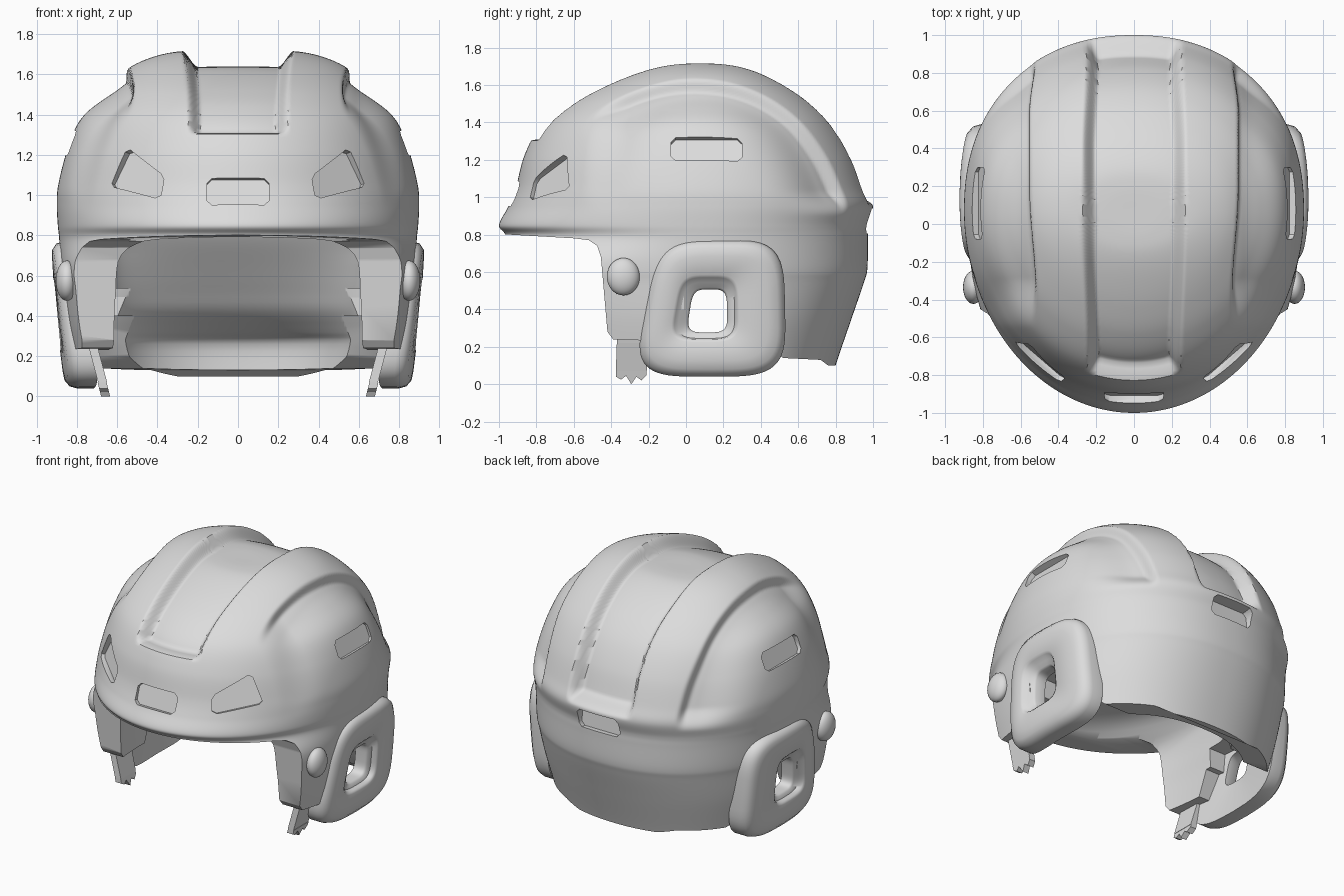
import bpy, bmesh, math
from mathutils import Vector

if "Cube" in bpy.data.objects:
    bpy.data.objects.remove(bpy.data.objects["Cube"])

grey = bpy.data.materials.new("helmet_grey")
grey.diffuse_color = (0.72, 0.72, 0.72, 1)
grey.use_nodes = True
grey.node_tree.nodes["Principled BSDF"].inputs["Base Color"].default_value = grey.diffuse_color
YC = 0.07  # y of the widest point of the shell


def finish(bm, name):
    bmesh.ops.remove_doubles(bm, verts=bm.verts, dist=1e-5)
    bmesh.ops.recalc_face_normals(bm, faces=bm.faces)
    me = bpy.data.meshes.new(name)
    bm.to_mesh(me)
    bm.free()
    me.materials.append(grey)
    ob = bpy.data.objects.new(name, me)
    bpy.context.collection.objects.link(ob)
    return ob


def select(ob):
    bpy.ops.object.select_all(action='DESELECT')
    ob.select_set(True)
    bpy.context.view_layer.objects.active = ob


def smooth(ob, angle=45):
    select(ob)
    bpy.ops.object.shade_smooth_by_angle(angle=math.radians(angle))


def loft(name, rings, closed=False):
    bm = bmesh.new()
    vs = [[bm.verts.new(p) for p in r] for r in rings]
    n = len(rings[0])
    pairs = list(zip(vs, vs[1:])) + ([(vs[-1], vs[0])] if closed else [])
    for a, b in pairs:
        for i in range(n):
            j = (i + 1) % n
            bm.faces.new((a[i], a[j], b[j], b[i]))
    return finish(bm, name)


def prism(bm, low, high):
    a = [bm.verts.new(p) for p in low]
    b = [bm.verts.new(p) for p in high]
    bm.faces.new(a)
    bm.faces.new(b[::-1])
    for i in range(len(a)):
        j = (i + 1) % len(a)
        bm.faces.new((a[i], b[i], b[j], a[j]))


def step(a, b, v):
    t = max(0, min(1, (v - a) / (b - a)))
    return t * t * (3 - 2 * t)


def spow(v, e):
    return math.copysign(abs(v) ** e, v)


# Shell sections: height, front y, back y, half width
ROWS = [(1.722, .07, .07, 0), (1.72, -.08, .22, .19), (1.705, -.19, .33, .35),
        (1.66, -.33, .45, .49), (1.59, -.49, .575, .60), (1.5, -.645, .695, .70),
        (1.38, -.78, .805, .79), (1.22, -.865, .90, .85), (1.05, -.91, .965, .893),
        (.95, -.95, 1.0, .90), (.85, -1.0, .975, .895), (.78, -.97, .972, .888),
        (.62, -1.1, .97, .88), (.54, -1.1, .95, .87), (.35, -1.05, .885, .85),
        (.1, -1.0, .80, .80), (-.02, -.98, .77, .78)]
# Lining sections: padded walls rising into a shallow ceiling
LINING = [(.88, .07, .07, 0), (.875, -.3, .1, .3), (.85, -.65, .14, .5),
          (.76, -.85, .2, .61), (.64, -.9, .29, .635), (.52, -.9, .38, .64),
          (.42, -.9, .46, .645), (.32, -.9, .6, .645), (.26, -.9, .68, .645),
          (.1, -.9, .69, .645), (-.02, -.9, .69, .645)]


def section(rows, s):
    i = min(int(s), len(rows) - 2)
    t = s - i
    p0, p1, p2, p3 = (rows[max(0, min(len(rows) - 1, k))] for k in range(i - 1, i + 3))
    return [.5 * (2 * b + (c - a) * t + (2 * a - 5 * b + 4 * c - d) * t * t
                  + (3 * b - a - 3 * c + d) * t ** 3) for a, b, c, d in zip(p0, p1, p2, p3)]


def drop(x, y, z):
    # sunken centre channel, and the ledge outside each crown ridge
    a = abs(x)
    end = step(1.30, 1.36, z) if y < 0 else step(.95, 1.05, z)
    c = .2 + .025 * step(-.8, 0, y) - .02 * step(.4, .9, y)
    channel = .085 * (1 - step(c, c + .05, a)) * end
    e = .51 + .035 * step(-.4, .2, y) - .03 * step(.6, .9, y)
    ledge = (.055 * step(e, e + .05, a) * (1 - step(.62, .85, a))
             * step(-.55, -.3, y) * step(.9, 1.05, z))
    return channel + ledge


def ring(rows, s, n=360):
    z, yf, yb, w = section(rows, s)
    # slightly squarer front sides below the brow
    flat = 2 + (.25 if rows is ROWS else 1) * step(0, 1, (.8 - z) / .15)
    pts = []
    for k in range(n):
        a = 2 * math.pi * k / n
        c, sn = math.cos(a), math.sin(a)
        e = 2 / (2.2 if c > 0 else flat)
        p = Vector((w * spow(sn, e), YC + (yb - YC if c > 0 else YC - yf) * spow(c, e), z))
        if rows is ROWS:
            p -= (p - Vector((0, 0, .8))).normalized() * drop(*p)
        pts.append(p)
    return pts


# Shell: outer skin, lower rim and lining in one loft
outer = [ring(ROWS, i / 10) for i in range((len(ROWS) - 1) * 10 + 1)]
inside = [ring(LINING, i / 4) for i in range((len(LINING) - 1) * 4, -1, -1)]
shell = loft("helmet_shell", outer + inside)

# Cutters for the face opening with the lower edge, and for the ear holes
edge = [(-1.4, .83), (-.95, .8), (-.6, .78), (-.52, .77), (-.475, .74), (-.455, .68),
        (-.42, .28), (-.39, .24), (-.12, .23), (-.05, .4), (.34, .4), (.44, .2),
        (.52, .14), (.72, .13), (.76, .1), (1.4, .1), (1.4, -.3), (-1.4, -.3)]
hole = [(-.01, .25), (.25, .25), (.25, .535), (-.01, .535)]
cutters = []
for name, outline in (("opening_cutter", edge), ("ear_hole_cutter", hole)):
    bm = bmesh.new()
    prism(bm, [(-1.3, y, z) for y, z in outline], [(1.3, y, z) for y, z in outline])
    cutters.append(finish(bm, name))


# Cutters for the vent pockets
def rect(w, h):
    b = .025
    return [(-w + b, -h), (w - b, -h), (w, -h + b), (w, h - b),
            (w - b, h), (-w + b, h), (-w, h - b), (-w, -h + b)]


slant = [(-.17, -.1), (-.14, -.115), (.13, -.06), (.15, -.04), (.09, .12),
         (.06, .13), (-.15, .01), (-.17, -.02)]
VENTS = [((0, -.925, 1.02), (0, -1, .3), rect(.155, .07), (1,)),
         ((.51, -.72, 1.1), (.65, -.84, .3), slant, (1, -1)),
         ((.835, .11, 1.26), (1, 0, .42), rect(.19, .065), (1, -1)),
         ((0, .965, .87), (0, 1, .1), rect(.16, .065), (1,))]
bm = bmesh.new()
for loc, n, outline, sides in VENTS:
    n = Vector(n).normalized()
    u = Vector((0, 0, 1)).cross(n).normalized()
    v = n.cross(u)
    for sd in sides:
        lo, hi = ([Vector(loc) + u * a + v * b + n * d for a, b in outline] for d in (-.04, .2))
        prism(bm, *[[(p.x * sd, p.y, p.z) for p in r] for r in (lo, hi)])
cutters.append(finish(bm, "vent_cutter"))

for cutter in cutters:
    cutter.hide_render = True
    mod = shell.modifiers.new("cut", 'BOOLEAN')
    mod.operation = 'DIFFERENCE'
    mod.solver = 'EXACT'
    mod.object = cutter
    select(shell)
    bpy.ops.object.modifier_apply(modifier=mod.name)
    bpy.data.objects.remove(cutter)
smooth(shell)


# Ear guards: rounded frames with a recessed through hole
def guard_ring(side, cy, cz, hy, hz, depth, n=64):
    pts = []
    for k in range(n):
        a = 2 * math.pi * k / n
        c, s = spow(math.cos(a), .5), spow(math.sin(a), .5)
        y, z = cy + hy * c * (1 - .1 * s) + .03 * s * hy / .37, cz + hz * s
        t = (.77 - z) / .67
        x = .928 - .03 * t - .03 * t * t - .25 * (y - .13) ** 2 + depth
        pts.append((x * side, y, z))
    return pts


GUARD = [(.155, .405, .375, .365, -.14), (.155, .405, .375, .365, -.06),
         (.155, .405, .365, .355, -.025), (.155, .405, .335, .325, -.003),
         (.15, .405, .29, .28, .0), (.11, .405, .175, .18, .0),
         (.11, .405, .16, .165, -.012), (.115, .395, .145, .15, -.04),
         (.12, .392, .11, .125, -.05), (.12, .392, .1, .115, -.065),
         (.12, .392, .1, .115, -.14)]

for side, tag in ((1, "right"), (-1, "left")):
    smooth(loft("ear_guard_" + tag, [guard_ring(side, *g) for g in GUARD], True), 50)

    # Domed fastener
    bpy.ops.mesh.primitive_uv_sphere_add(segments=32, ring_count=16, radius=1,
                                         location=(.85 * side, -.335, .575))
    bolt = bpy.context.object
    bolt.name = "fastener_" + tag
    bolt.scale = (.055, .088, .1)
    bolt.data.materials.append(grey)
    smooth(bolt)

    # Torn chin strap stub: a bent plate with a ragged end
    ends = [.04, .025, .045, .0, .04, .02, .05]
    path = [(.73, -.36, -.19, .4), (.69, -.37, -.2, .22), (.65, -.375, -.21, .07)]
    loop = []
    for x, y0, y1, z in path:
        loop.append([(x, y0, z), (x, y1, z), (x + .045, y1, z), (x + .045, y0, z)])
    bm = bmesh.new()
    for a, b in zip(loop, loop[1:]):
        prism(bm, *[[(x * side, y, z) for x, y, z in r] for r in (a, b)])
    for i in range(6):
        ya, yb = (-.375 + .165 * k / 6 for k in (i, i + 1))
        tooth = [(ya, .07), (yb, .07), (yb, ends[i + 1]), (ya, ends[i])]
        prism(bm, *[[((.635 + .25 * z + d) * side, y, z) for y, z in tooth]
                    for d in (0, .045)])
    smooth(finish(bm, "chin_strap_" + tag), 30)
